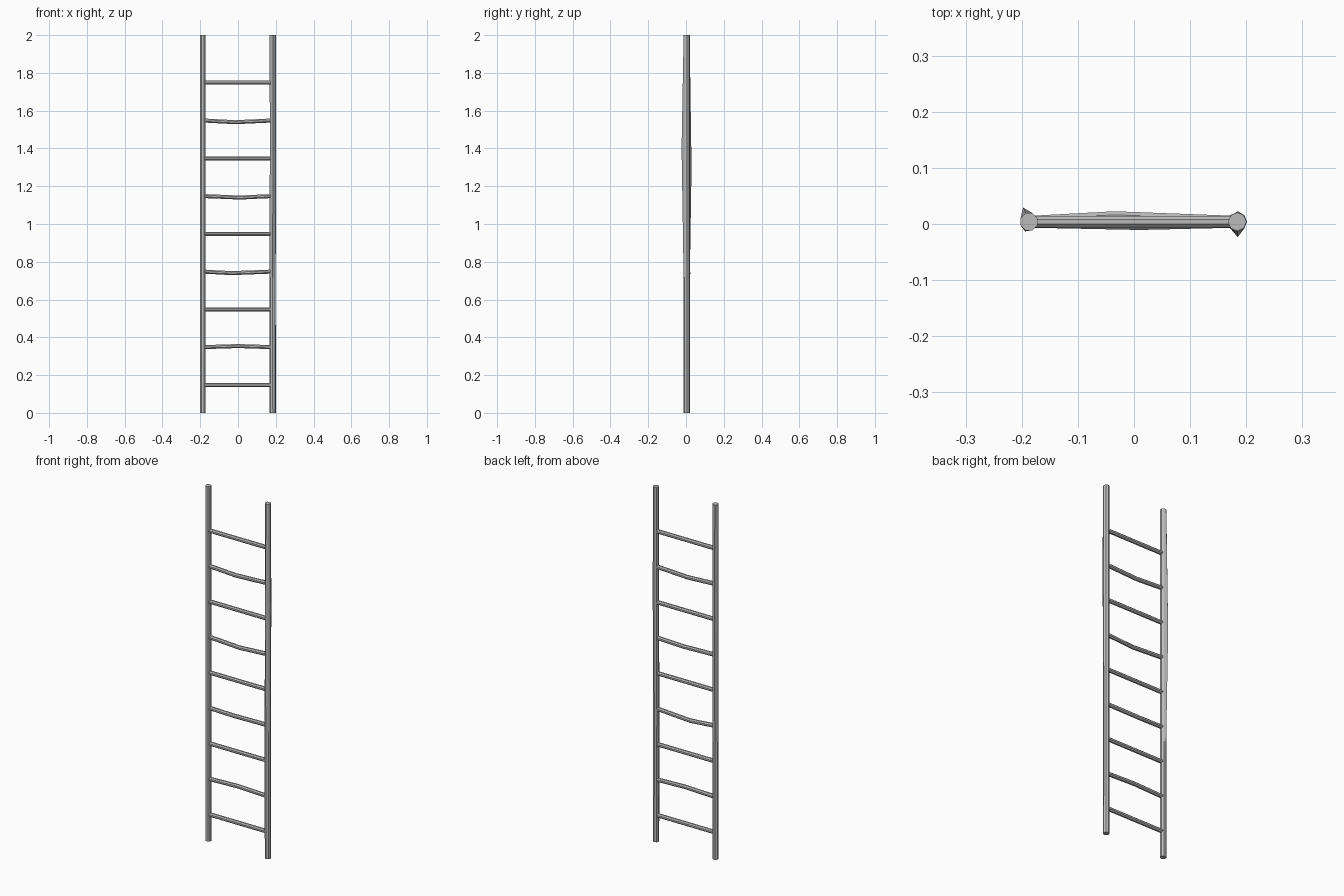
import bpy, bmesh, math
from mathutils import Vector

cube = bpy.data.objects.get("Cube")
if cube:
    bpy.data.objects.remove(cube, do_unlink=True)

grey = bpy.data.materials.new("weathered grey")
grey.use_nodes = True
tone = (0.5, 0.5, 0.5, 1)
grey.diffuse_color = tone
grey.node_tree.nodes["Principled BSDF"].inputs["Base Color"].default_value = tone

SIDES = 8
Y_MID = 0.004


def rod(name, path, radius, u, v, offset=0.0, dents=()):
    """Faceted rod through path; each dent pulls one corner of one ring outward."""
    bm = bmesh.new()
    rings = []
    for i, point in enumerate(path):
        ring = []
        for k in range(SIDES):
            a = offset + k * math.tau / SIDES
            r = radius + sum(d for row, corner, d in dents if (row, corner) == (i, k))
            ring.append(bm.verts.new(Vector(point) + r * (math.cos(a) * u + math.sin(a) * v)))
        rings.append(ring)
    for low, high in zip(rings, rings[1:]):
        for k in range(SIDES):
            n = (k + 1) % SIDES
            bm.faces.new((low[k], low[n], high[n], high[k]))
    bm.faces.new(rings[0][::-1])
    bm.faces.new(rings[-1])
    bmesh.ops.recalc_face_normals(bm, faces=bm.faces)
    mesh = bpy.data.meshes.new(name)
    bm.to_mesh(mesh)
    bm.free()
    mesh.materials.append(grey)
    obj = bpy.data.objects.new(name, mesh)
    bpy.context.collection.objects.link(obj)
    return obj


X, Y, Z = Vector((1, 0, 0)), Vector((0, 1, 0)), Vector((0, 0, 1))

# Upright rails with a hewn, uneven middle
rod("right_rail", [(-0.187, Y_MID, z) for z in (0, 0.66, 1.3, 2)], 0.0165, X, Y,
    math.tau / 16, [(2, 2, 0.011), (2, 5, 0.002)])
rod("left_rail", [(0.184, Y_MID, 0), (0.183, Y_MID, 0.72),
                  (0.185, Y_MID, 1.4), (0.184, Y_MID, 2)], 0.0165, X, Y,
    0, [(2, 6, 0.011), (2, 2, 0.002)])

# Rungs: every second one is bent at the middle (x, y shift, z shift)
bends = {1: (0.0, 0.0, 0.006), 3: (-0.035, 0.008, -0.008),
         5: (0.01, -0.004, -0.008), 7: (-0.015, 0.0, -0.009)}
for i in range(9):
    z = 0.148 + 0.2 * i
    path = [(-0.183, Y_MID, z), (0.18, Y_MID, z)]
    if i in bends:
        x, dy, dz = bends[i]
        path.insert(1, (x, Y_MID + dy, z + dz))
    rod(f"rung_{i + 1}", path, 0.0115, Y, Z, math.tau / 16)
